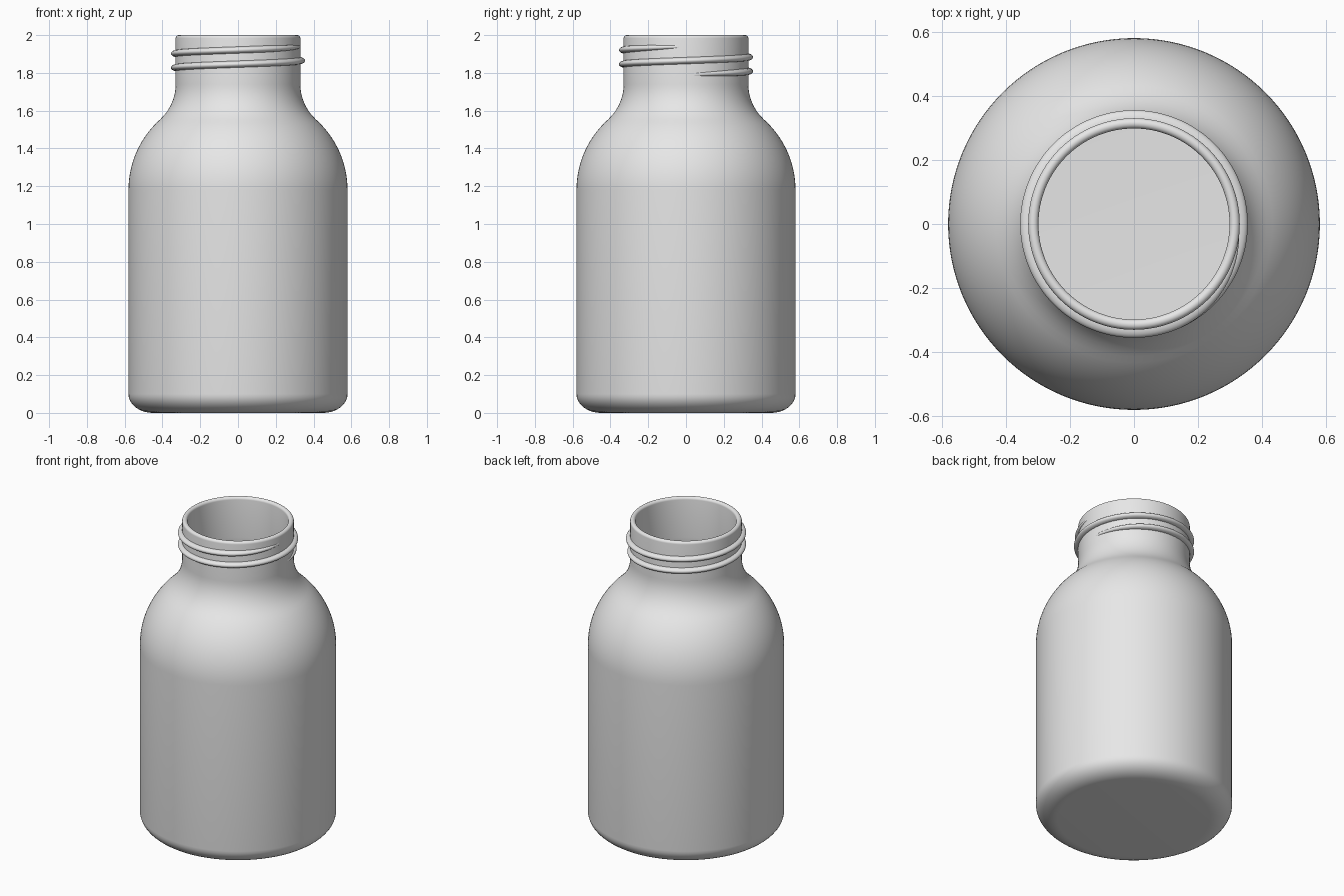
import bpy, math
from math import sin, cos, pi, radians

if "Cube" in bpy.data.objects:
    bpy.data.objects.remove(bpy.data.objects["Cube"])

grey = bpy.data.materials.new("light_grey")
grey.diffuse_color = (0.8, 0.8, 0.8, 1)
grey.use_nodes = True
grey.node_tree.nodes["Principled BSDF"].inputs["Base Color"].default_value = grey.diffuse_color


def make_object(name, verts, faces):
    mesh = bpy.data.meshes.new(name)
    mesh.from_pydata(verts, [], faces)
    mesh.materials.append(grey)
    ob = bpy.data.objects.new(name, mesh)
    bpy.context.collection.objects.link(ob)
    bpy.ops.object.select_all(action='DESELECT')
    ob.select_set(True)
    bpy.context.view_layer.objects.active = ob
    bpy.ops.object.shade_smooth_by_angle(angle=radians(40))
    return ob


def arc(cx, cz, rx, rz, a0, a1, n):
    """Points (radius, height) on an elliptical arc, angles in degrees."""
    return [(cx + rx * cos(radians(a0 + (a1 - a0) * i / n)),
             cz + rz * sin(radians(a0 + (a1 - a0) * i / n))) for i in range(n + 1)]


def wall(offset):
    """Base corner, body, shoulder and neck, moved inwards by offset."""
    tangent = math.degrees(math.atan2(0.56, 0.50))
    return (arc(0.45, 0.10, 0.13 - offset, 0.10 - offset, -90, 0, 10)
            + arc(0.08, 1.18, 0.50 - offset, 0.50 - offset, 0, tangent, 16)
            + arc(0.58, 1.74, 0.25 + offset, 0.25 + offset, 180 + tangent, 180, 10)[1:])


# Bottle: outer wall, rounded rim, inner wall, lathed into one closed shell
T = 0.032
profile = wall(0) + arc(0.33 - T / 2, 1.984, T / 2, 0.016, 0, 180, 10) + wall(T)[::-1]
N = 128
verts = [(r * cos(2 * pi * k / N), r * sin(2 * pi * k / N), z)
         for r, z in profile for k in range(N)]
faces = [(j * N + k, j * N + (k + 1) % N, (j + 1) * N + (k + 1) % N, (j + 1) * N + k)
         for j in range(len(profile) - 1) for k in range(N)]
last = (len(profile) - 1) * N
faces.append(tuple(range(N))[::-1])              # underside
faces.append(tuple(last + k for k in range(N)))  # inner floor
make_object("bottle_body", verts, faces)

# Screw thread: rounded ridge, two turns, tapering into the neck at both ends
STEPS, M, TURNS = 256, 10, 2.0
verts, faces = [], []
for i in range(STEPS + 1):
    t = i / STEPS
    a = 2 * pi * TURNS * t
    grow = min(1, t / 0.10, (1 - t) / 0.10)
    grow = sin(grow * pi / 2)
    zc = 1.79 + 0.075 * TURNS * t
    for k in range(M + 1):
        b = -pi / 2 + pi * k / M
        r = 0.326 + 0.029 * grow * cos(b)
        verts.append((r * cos(a), r * sin(a), zc + 0.018 * (0.3 + 0.7 * grow) * sin(b)))
W = M + 1
for i in range(STEPS):
    for k in range(M):
        p = i * W + k
        faces.append((p, p + W, p + W + 1, p + 1))
make_object("screw_thread", verts, faces)
